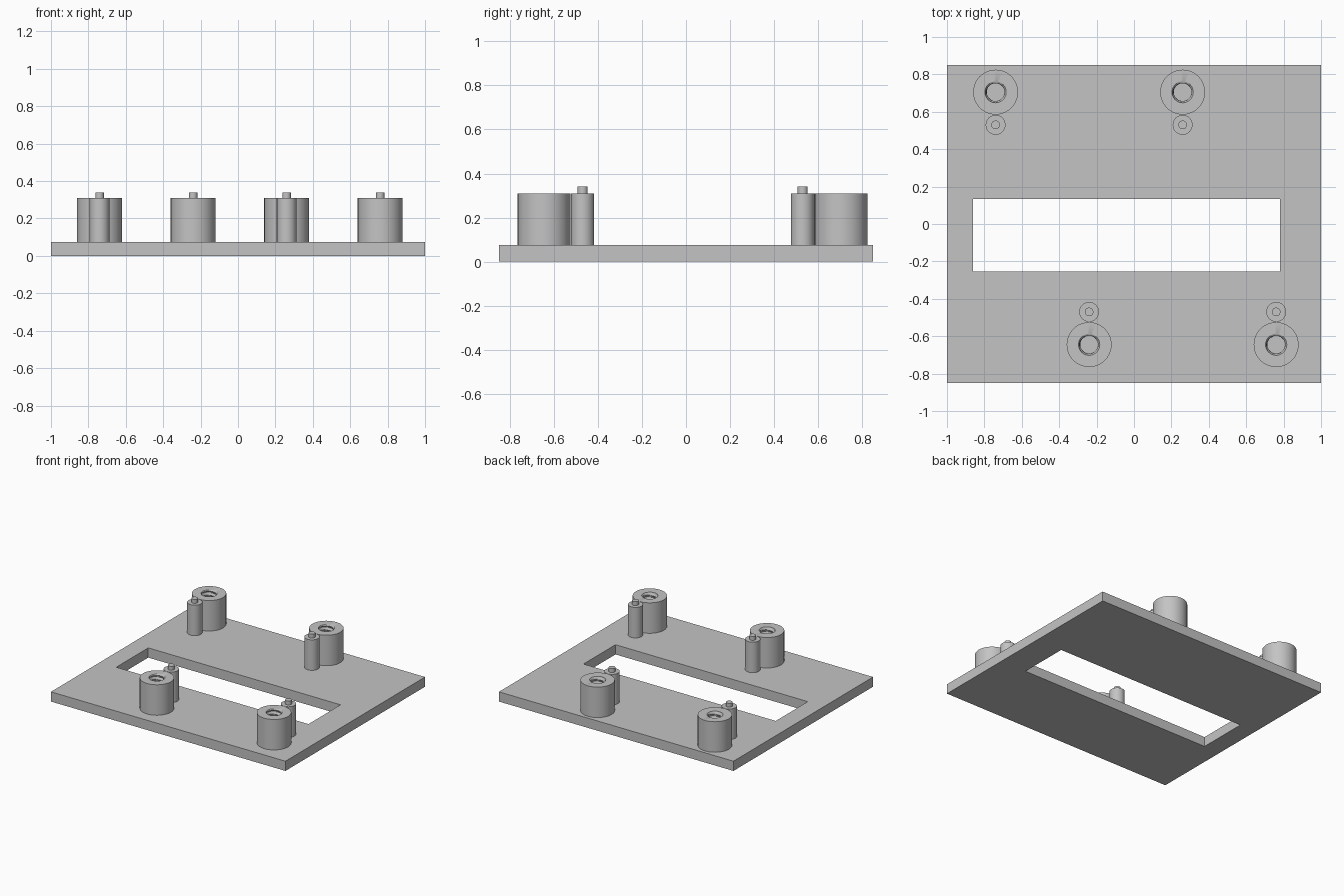
import bpy
import bmesh
from math import cos, sin, pi, radians

cube = bpy.data.objects.get("Cube")
if cube:
    bpy.data.objects.remove(cube)

PLATE_TOP, BOSS_TOP, PIN_TOP = 0.075, 0.31, 0.34
BOSS_R, POST_R, PIN_R = 0.12, 0.053, 0.023
ROOT_R, CREST_R, PITCH = 0.057, 0.047, 0.034
SEGS = 40

grey = bpy.data.materials.new("plain grey")
grey.use_nodes = True
grey.diffuse_color = (0.55, 0.55, 0.55, 1)
grey.node_tree.nodes["Principled BSDF"].inputs["Base Color"].default_value = grey.diffuse_color


def skin(name, rings, closed, location=(0, 0, 0), smooth=True):
    """Join rings of points into a solid; closed loops the last ring to the first."""
    bm = bmesh.new()
    loops = [[bm.verts.new(p) for p in ring] for ring in rings]
    pairs = list(zip(loops, loops[1:]))
    if closed:
        pairs.append((loops[-1], loops[0]))
    else:
        bm.faces.new(loops[0][::-1])
        bm.faces.new(loops[-1])
    for low, high in pairs:
        for i in range(len(low)):
            j = (i + 1) % len(low)
            bm.faces.new((low[i], low[j], high[j], high[i]))
    bmesh.ops.recalc_face_normals(bm, faces=bm.faces)
    mesh = bpy.data.meshes.new(name)
    bm.to_mesh(mesh)
    bm.free()
    mesh.materials.append(grey)
    obj = bpy.data.objects.new(name, mesh)
    obj.location = location
    bpy.context.collection.objects.link(obj)
    if smooth:
        bpy.ops.object.select_all(action="DESELECT")
        obj.select_set(True)
        bpy.context.view_layer.objects.active = obj
        bpy.ops.object.shade_smooth_by_angle(angle=radians(30))
    return obj


def rectangle(x0, x1, y0, y1, z):
    return [(x0, y0, z), (x1, y0, z), (x1, y1, z), (x0, y1, z)]


def circle(r, z):
    return [(r * cos(2 * pi * i / SEGS), r * sin(2 * pi * i / SEGS), z) for i in range(SEGS)]


def thread_ring(z):
    """Ring whose radius follows a helical V thread."""
    points = []
    for i in range(SEGS):
        turn = i / SEGS
        phase = ((z - PLATE_TOP) / PITCH - turn) % 1
        r = CREST_R + (ROOT_R - CREST_R) * abs(2 * phase - 1)
        points.append((r * cos(2 * pi * turn), r * sin(2 * pi * turn), z))
    return points


# Base plate with its rectangular window
outer = (-1, 1, -0.85, 0.85)
window = (-0.86, 0.78, -0.255, 0.135)
skin("base_plate", [rectangle(*outer, 0), rectangle(*outer, PLATE_TOP),
                    rectangle(*window, PLATE_TOP), rectangle(*window, 0)],
     closed=True, smooth=False)

# Threaded bore, from the mouth down to the plate
ROWS = 42
bore = [circle(ROOT_R, BOSS_TOP)]
for k in range(1, ROWS + 1):
    bore.append(thread_ring(BOSS_TOP - (BOSS_TOP - PLATE_TOP) * k / ROWS))

# Four mounts: a threaded boss and, toward the window, a post with a pin
mounts = {
    "back_right": (-0.74, 0.705, -1),
    "back_left": (0.26, 0.705, -1),
    "front_right": (-0.24, -0.645, 1),
    "front_left": (0.76, -0.645, 1),
}
for place, (x, y, side) in mounts.items():
    skin("threaded_boss_" + place,
         [circle(BOSS_R, PLATE_TOP), circle(BOSS_R, BOSS_TOP)] + bore,
         closed=True, location=(x, y, 0))
    skin("pin_post_" + place,
         [circle(POST_R, PLATE_TOP), circle(POST_R, BOSS_TOP),
          circle(PIN_R, BOSS_TOP), circle(PIN_R, PIN_TOP)],
         closed=False, location=(x, y + side * 0.175, 0))
